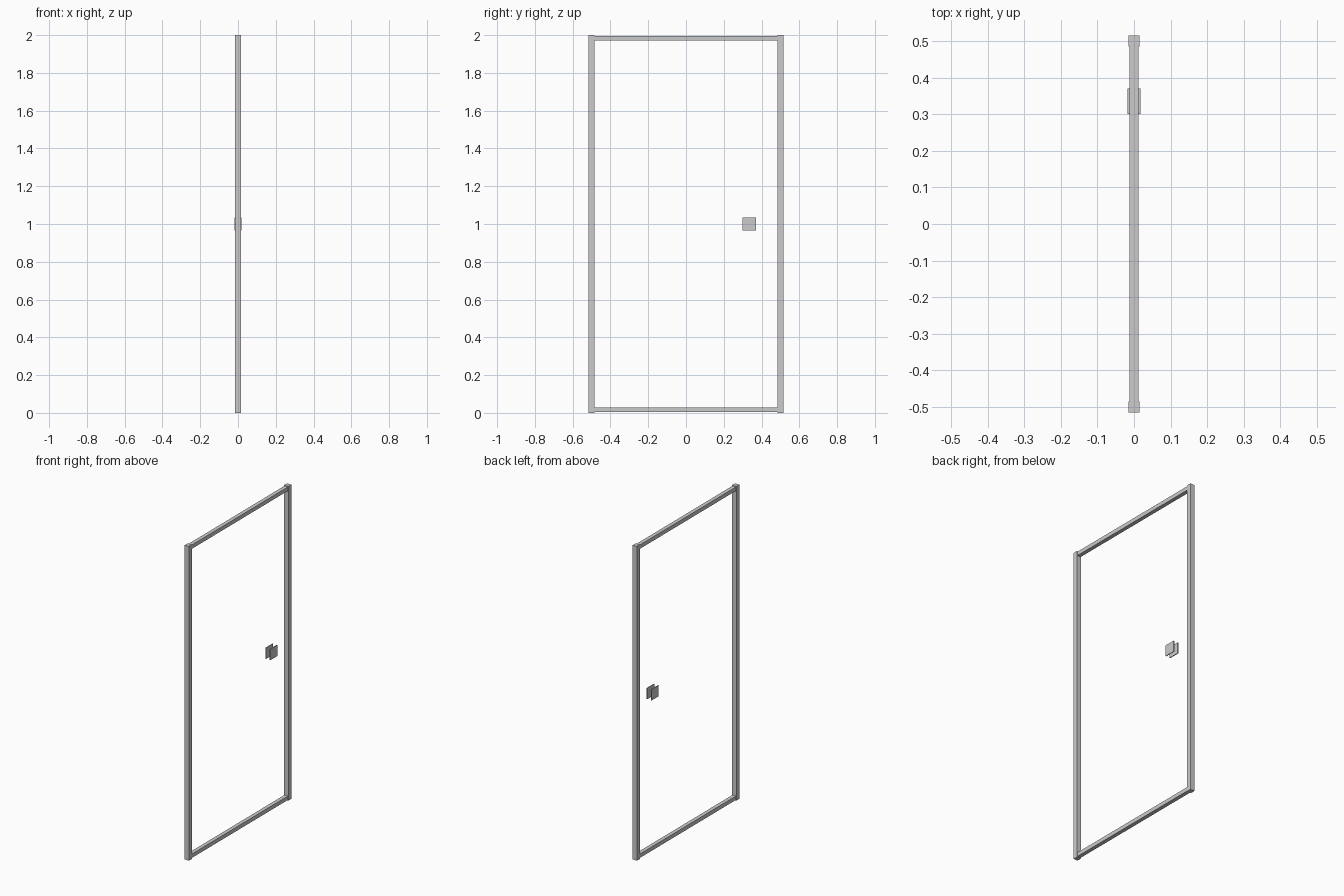
import bpy

if "Cube" in bpy.data.objects:
    bpy.data.objects.remove(bpy.data.objects["Cube"])


def box(name, x, y, z):
    """Box spanning the given (min, max) ranges."""
    bpy.ops.mesh.primitive_cube_add(size=1)
    ob = bpy.context.object
    ob.name = name
    ob.data.name = name
    for v in ob.data.vertices:
        v.co = [r[0] if c < 0 else r[1] for c, r in zip(v.co, (x, y, z))]
    return ob


POST = 0.015      # half width of the upright posts
RAIL = 0.0125     # half width of the horizontal rails

# Upright posts at both sides of the frame
for name, y in (("left_post", -0.5), ("right_post", 0.5)):
    box(name, (-POST, POST), (y - POST, y + POST), (0, 2))

# Horizontal rails between the posts
for name, z in (("bottom_rail", 0.0165), ("top_rail", 1.9835)):
    box(name, (-RAIL, RAIL), (-0.485, 0.485), (z - RAIL, z + RAIL))

# Pair of thin square handle plates, one on each face of the door
for name, x in (("front_handle_plate", -0.015), ("back_handle_plate", 0.015)):
    box(name, (x - 0.0025, x + 0.0025), (0.30, 0.37), (0.965, 1.035))
